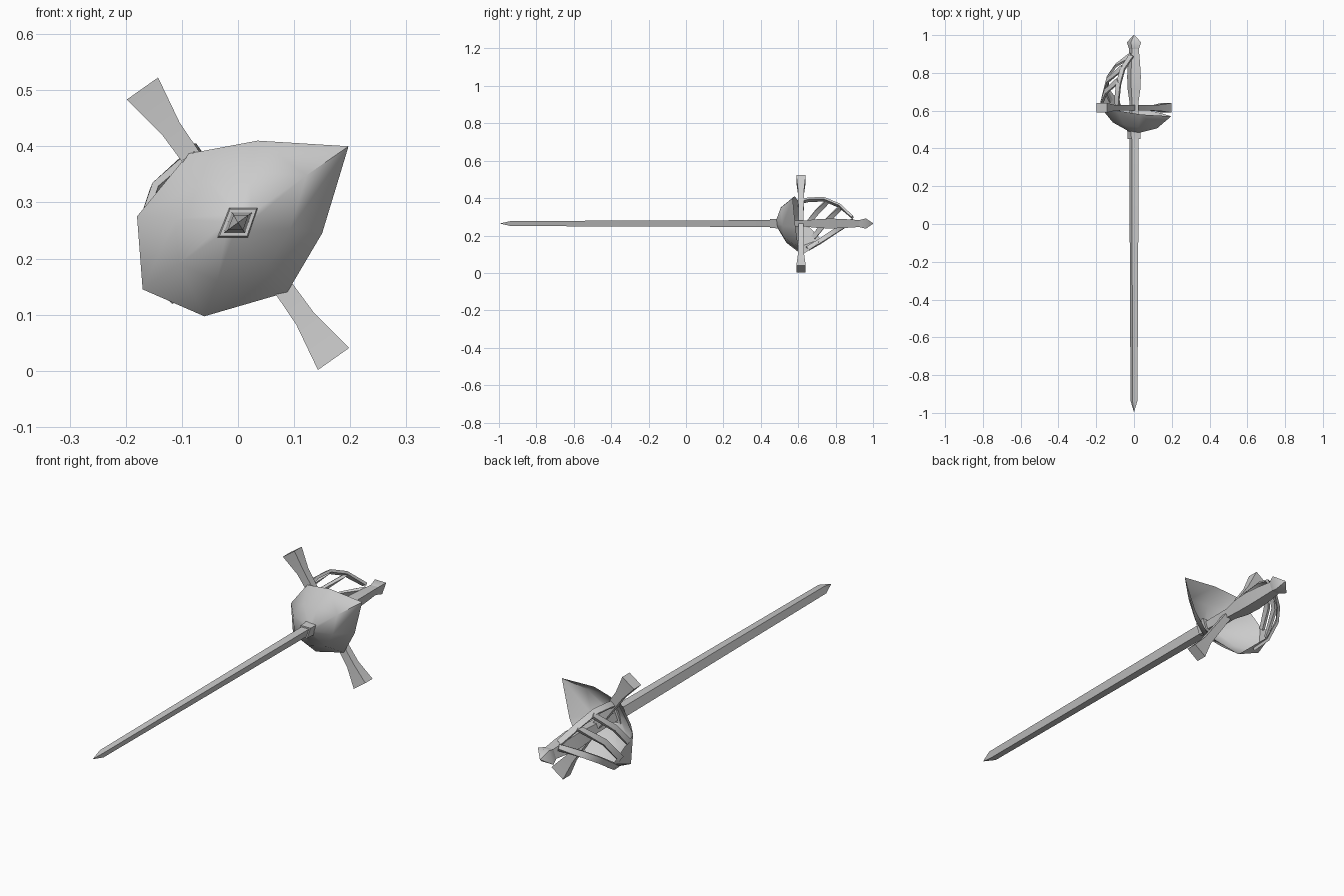
import bpy, math
from mathutils import Vector

if "Cube" in bpy.data.objects:
    bpy.data.objects.remove(bpy.data.objects["Cube"])

AXIS_Z = 0.264


def finish(name, verts, faces, angle=50):
    mesh = bpy.data.meshes.new(name)
    mesh.from_pydata(verts, [], faces)
    mesh.update()
    ob = bpy.data.objects.new(name, mesh)
    bpy.context.collection.objects.link(ob)
    bpy.ops.object.select_all(action='DESELECT')
    ob.select_set(True)
    bpy.context.view_layer.objects.active = ob
    bpy.ops.object.mode_set(mode='EDIT')
    bpy.ops.mesh.select_all(action='SELECT')
    bpy.ops.mesh.normals_make_consistent(inside=False)
    bpy.ops.object.mode_set(mode='OBJECT')
    bpy.ops.object.shade_smooth_by_angle(angle=math.radians(angle))
    return ob


def loft(name, rings, caps=True, angle=50):
    n = len(rings[0])
    verts = [v for r in rings for v in r]
    faces = [(k * n + i, k * n + (i + 1) % n, (k + 1) * n + (i + 1) % n, (k + 1) * n + i)
             for k in range(len(rings) - 1) for i in range(n)]
    if caps:
        faces += [tuple(range(n)), tuple(range(len(verts) - n, len(verts)))]
    return finish(name, verts, faces, angle)


# Skewed diamond section shared by blade, collar, grip and pommel
SECTION = [(-0.037, -0.027), (0.018, -0.027), (0.037, 0.027), (-0.016, 0.027)]


def spine(name, profile):
    return loft(name, [[(x * s, y, AXIS_Z + z * s) for x, z in SECTION] for y, s in profile])


spine("blade", [(-0.993, 0.03), (-0.935, 0.50), (0.46, 0.68)])
spine("blade_collar", [(0.45, 0.9), (0.475, 0.92), (0.50, 1.0)])
spine("grip", [(0.48, 0.6), (0.64, 0.62), (0.71, 0.9), (0.78, 0.98), (0.86, 0.85), (0.93, 0.68)])
spine("pommel", [(0.925, 0.68), (0.962, 1.02), (1.0, 0.05)])

# Slanted crossguard with flared ends
d = Vector((-0.577, 0, 0.817))
p = Vector((0.817, 0, 0.577))
y_dir = Vector((0, 1, 0))
rings = []
for t, w, h in [(-0.295, 0.034, 0.025), (-0.207, 0.019, 0.016), (-0.06, 0.016, 0.014),
                (0.06, 0.016, 0.014), (0.207, 0.019, 0.016), (0.295, 0.034, 0.025)]:
    c = Vector((0, 0.615, 0.262)) + d * t
    rings.append([c + p * a * w + y_dir * b * h for a, b in ((-1, -1), (1, -1), (1, 1), (-1, 1))])
loft("crossguard", rings)

# Eight-sided open cup guard with an irregular pointed rim
rim = [(-0.18, 0.62, 0.275), (-0.17, 0.62, 0.145), (-0.06, 0.62, 0.097), (0.088, 0.60, 0.14),
       (0.15, 0.585, 0.245), (0.197, 0.57, 0.40), (0.035, 0.58, 0.41), (-0.088, 0.60, 0.387)]
cup = [[(x * s, y0 + (y - 0.60) * s, AXIS_Z + (z - AXIS_Z) * s) for x, y, z in rim]
       for s, y0 in ((0.12, 0.485), (0.62, 0.525), (1.0, 0.60))]
loft("cup_guard", cup, caps=False)

# Plate continuing the cup rim backwards on the knuckle side
finish("knuckle_plate", rim[:3] + [(-0.172, 0.67, 0.235), (-0.155, 0.72, 0.18), (-0.12, 0.70, 0.15)],
       [(0, 1, 4, 3), (1, 2, 5, 4)])


# Hand-protecting bars swept as four-sided strips
def bar(name, points, wide=0.013, thin=0.006):
    pts = [Vector(q) for q in points]
    rings = []
    for i, q in enumerate(pts):
        t = (pts[min(i + 1, len(pts) - 1)] - pts[max(i - 1, 0)]).normalized()
        out = Vector((q.x, 0, q.z - AXIS_Z))
        out = (out - t * out.dot(t)).normalized()
        side = t.cross(out)
        rings.append([q + side * a * wide + out * b * thin
                      for a, b in ((-1, -1), (1, -1), (1, 1), (-1, 1))])
    return loft(name, rings)


bar("upper_bow", [(-0.085, 0.60, 0.378), (-0.09, 0.66, 0.392), (-0.082, 0.74, 0.393),
                  (-0.06, 0.82, 0.36), (-0.015, 0.89, 0.298)])
bar("lower_bow", [(-0.12, 0.65, 0.13), (-0.148, 0.71, 0.165), (-0.135, 0.785, 0.215),
                  (-0.095, 0.84, 0.25), (-0.015, 0.895, 0.28)])
bar("front_strut", [(-0.172, 0.64, 0.25), (-0.15, 0.70, 0.325), (-0.085, 0.76, 0.387)])
bar("rear_strut", [(-0.162, 0.68, 0.19), (-0.14, 0.76, 0.285), (-0.06, 0.83, 0.352)])
